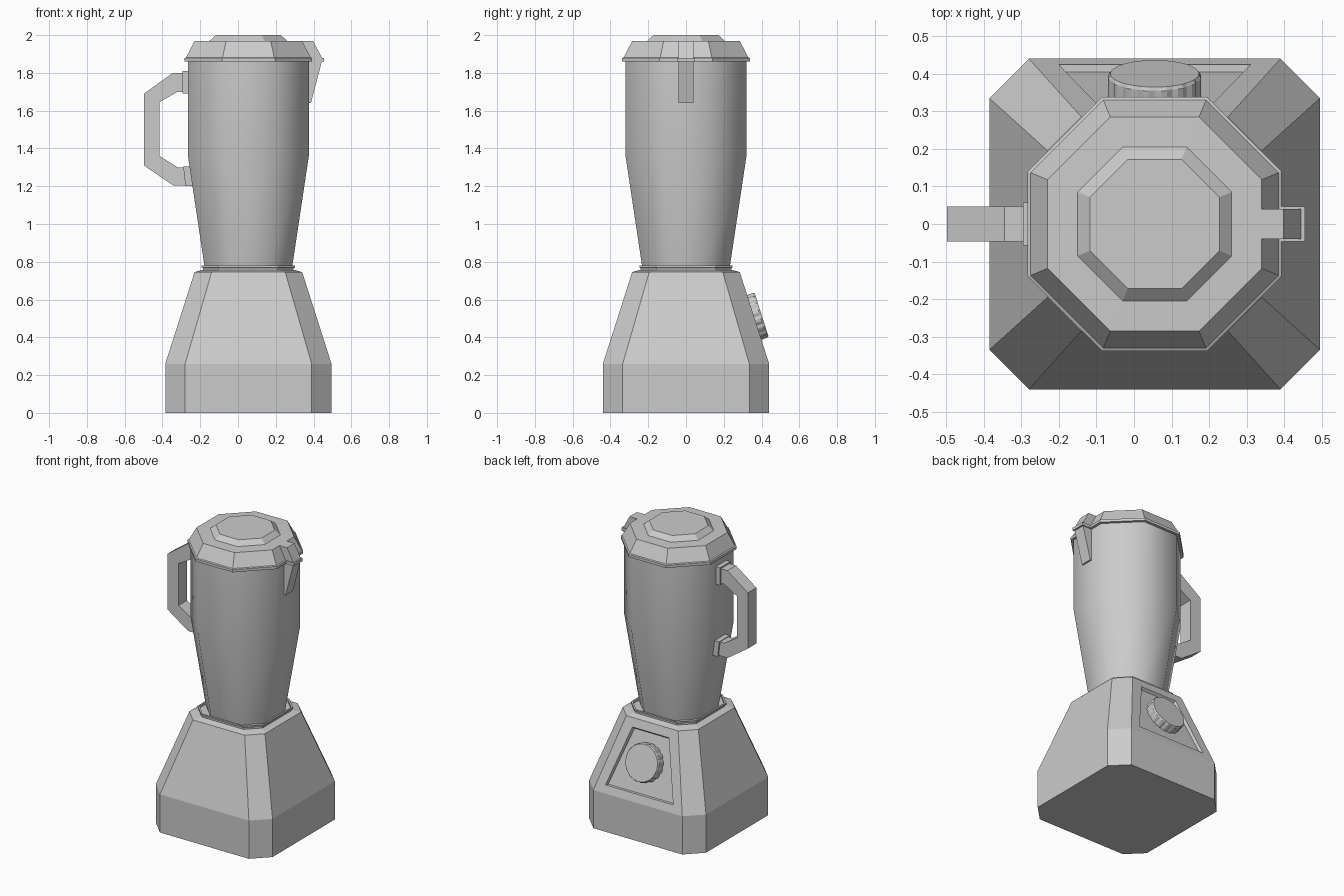
import bpy, bmesh
from math import sin, cos, pi, tan, radians
from mathutils import Vector

if "Cube" in bpy.data.objects:
    bpy.data.objects.remove(bpy.data.objects["Cube"])

CX = 0.055                      # axis of base, jug and lid
REG = 1 - tan(pi / 8)           # corner cut of a regular octagon, per half width


def finish(name, bm, smooth=None):
    bmesh.ops.recalc_face_normals(bm, faces=bm.faces)
    me = bpy.data.meshes.new(name)
    bm.to_mesh(me)
    bm.free()
    ob = bpy.data.objects.new(name, me)
    bpy.context.collection.objects.link(ob)
    if smooth:
        bpy.ops.object.select_all(action='DESELECT')
        ob.select_set(True)
        bpy.context.view_layer.objects.active = ob
        bpy.ops.object.shade_smooth_by_angle(angle=radians(smooth))
    return ob


def skin(rings):
    """Join point rings into a closed solid; returns bmesh and side faces per level."""
    bm = bmesh.new()
    loops = [[bm.verts.new(p) for p in r] for r in rings]
    n = len(loops[0])
    sides = [[bm.faces.new((a[i], a[(i + 1) % n], b[(i + 1) % n], b[i])) for i in range(n)]
             for a, b in zip(loops, loops[1:])]
    bm.faces.new(loops[0][::-1])
    bm.faces.new(loops[-1])
    return bm, sides


def octagon(h, z, c=None):
    f = h - (h * REG if c is None else c)
    pts = [(h, -f), (h, f), (f, h), (-f, h), (-h, f), (-h, -f), (-f, -h), (f, -h)]
    return [(CX + x, y, z) for x, y in pts]


def prism(name, profile, half_y):
    """Extrude an x-z profile symmetrically along y."""
    bm, _ = skin([[(x, y, z) for x, z in profile] for y in (-half_y, half_y)])
    return finish(name, bm)


# Motor base with a recessed control panel on its back slope
bm, sides = skin([octagon(.44, 0, .105), octagon(.44, .26, .105),
                  octagon(.285, .745, .09), octagon(.245, .757, .08)])
bm.normal_update()
panel = sides[1][2]
bmesh.ops.inset_region(bm, faces=[panel], thickness=.04)


def slope_y(z):
    return .44 - .155 * (z - .26) / .485


mid_z = panel.calc_center_median().z
for v in panel.verts:
    low = v.co.z < mid_z
    z, w = (.31, .255) if low else (.69, .137)
    v.co = (CX + (w if v.co.x > CX else -w), slope_y(z), z)
bm.normal_update()
bmesh.ops.inset_region(bm, faces=[panel], thickness=.01, depth=-.018)
finish("motor_base", bm)

# Collar seat under the jug
bm, _ = skin([octagon(.24, .75, .085), octagon(.24, .767, .085), octagon(.247, .77, .087),
              octagon(.247, .78, .087), octagon(.237, .78, .083), octagon(.237, .765, .083)])
finish("collar", bm)

# Jug
bm, _ = skin([octagon(.23, .76), octagon(.233, .78), octagon(.32, 1.36), octagon(.32, 1.865)])
finish("jug", bm, 50)

# Lid with raised centre
bm, _ = skin([octagon(.338, 1.86), octagon(.338, 1.878), octagon(.33, 1.882),
              octagon(.285, 1.968), octagon(.205, 1.97), octagon(.172, 2.0)])
finish("lid", bm)

# Pouring spout and the lid tab covering it
prism("spout", [(.36, 1.865), (.445, 1.865), (.386, 1.64), (.36, 1.64)], .04)
prism("lid_tab", [(.33, 1.88), (.33, 1.968), (.398, 1.968), (.445, 1.88)], .04)
prism("lid_tab_rim", [(.36, 1.86), (.36, 1.88), (.455, 1.88), (.455, 1.86)], .047)

# Handle and its two mounts
outer = [(-.275, 1.80), (-.345, 1.80), (-.498, 1.69), (-.498, 1.31), (-.345, 1.205), (-.265, 1.205)]
inner = [(-.265, 1.30), (-.32, 1.30), (-.415, 1.36), (-.415, 1.645), (-.32, 1.70), (-.275, 1.70)]
prism("handle", outer + inner, .046)
prism("handle_mount_top", [(-.295, 1.69), (-.295, 1.81), (-.26, 1.81), (-.26, 1.69)], .057)
prism("handle_mount_bottom", [(-.278, 1.2), (-.29, 1.305), (-.255, 1.305), (-.24, 1.2)], .057)

# Fluted dial on the panel
def dial_ring(r, z, flute):
    n = 48
    return [((r - (flute if i % 3 == 0 else 0)) * cos(2 * pi * i / n),
             (r - (flute if i % 3 == 0 else 0)) * sin(2 * pi * i / n), z) for i in range(n)]


bm, _ = skin([dial_ring(.125, -.02, .006), dial_ring(.125, .036, .006), dial_ring(.118, .045, 0)])
dial = finish("dial", bm)
dial.location = (CX, slope_y(.518), .505)
dial.rotation_euler = Vector((0, .485, .155)).to_track_quat('Z', 'Y').to_euler()
